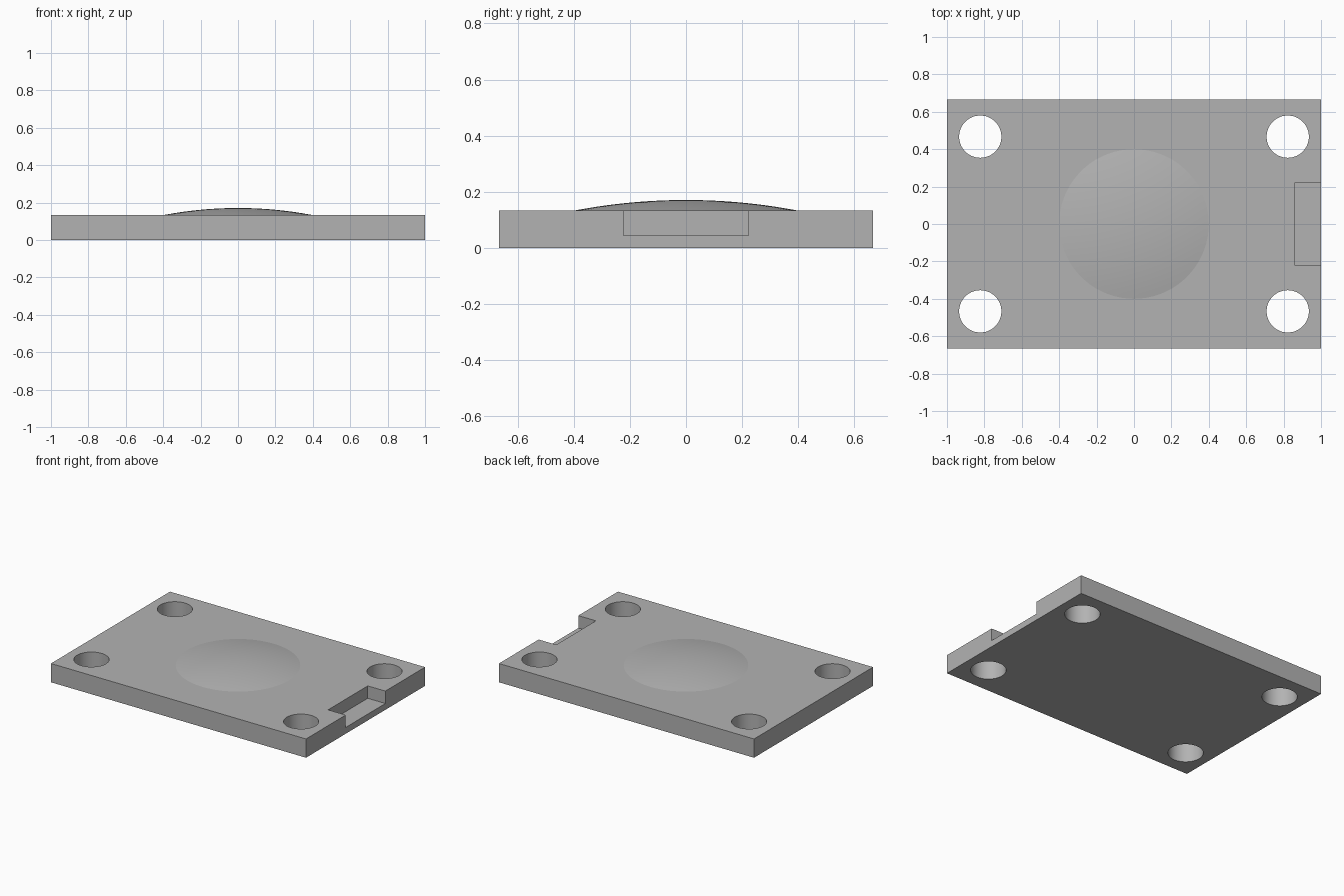
import bpy
import math

if "Cube" in bpy.data.objects:
    bpy.data.objects.remove(bpy.data.objects["Cube"], do_unlink=True)

LENGTH, WIDTH, THICK = 2.0, 1.333, 0.133
HOLE_X, HOLE_Y, HOLE_R = 0.822, 0.467, 0.113
DOME_R, DOME_H = 0.4, 0.038

grey = bpy.data.materials.new("plain_grey")
grey.use_nodes = True
colour = (0.45, 0.45, 0.45, 1)
grey.diffuse_color = colour
grey.node_tree.nodes["Principled BSDF"].inputs["Base Color"].default_value = colour


def box(name, low, high):
    bpy.ops.mesh.primitive_cube_add(size=1, location=[(a + b) / 2 for a, b in zip(low, high)])
    ob = bpy.context.object
    ob.name = name
    ob.scale = [b - a for a, b in zip(low, high)]
    bpy.ops.object.transform_apply(location=True, rotation=True, scale=True)
    return ob


def combine(target, tool, operation):
    """Apply a boolean to the target and drop the tool object."""
    mod = target.modifiers.new(tool.name, "BOOLEAN")
    mod.operation, mod.object, mod.solver = operation, tool, "EXACT"
    bpy.ops.object.select_all(action="DESELECT")
    bpy.context.view_layer.objects.active = target
    target.select_set(True)
    bpy.ops.object.modifier_apply(modifier=mod.name)
    bpy.data.objects.remove(tool, do_unlink=True)


def spherical_cap(name, radius, height, base, rings=14, segs=72):
    """Shallow dome whose skirt sinks slightly below its base."""
    ball = (radius ** 2 + height ** 2) / (2 * height)
    edge = math.asin(radius / ball)
    profile = [(radius, base - height)]
    for i in range(rings):
        a = edge * (1 - i / rings)
        profile.append((ball * math.sin(a), base + height - ball * (1 - math.cos(a))))
    verts = [(r * math.cos(math.tau * s / segs), r * math.sin(math.tau * s / segs), z)
             for r, z in profile for s in range(segs)]
    verts.append((0, 0, base + height))
    faces = [(i * segs + s, i * segs + (s + 1) % segs,
              (i + 1) * segs + (s + 1) % segs, (i + 1) * segs + s)
             for i in range(rings) for s in range(segs)]
    faces += [(rings * segs + s, rings * segs + (s + 1) % segs, len(verts) - 1)
              for s in range(segs)]
    faces.append(tuple(reversed(range(segs))))
    mesh = bpy.data.meshes.new(name)
    mesh.from_pydata(verts, [], faces)
    ob = bpy.data.objects.new(name, mesh)
    bpy.context.collection.objects.link(ob)
    return ob


# Base plate
plate = box("plate", (-LENGTH / 2, -WIDTH / 2, 0), (LENGTH / 2, WIDTH / 2, THICK))

# Round corner holes
for sx in (-1, 1):
    for sy in (-1, 1):
        bpy.ops.mesh.primitive_cylinder_add(vertices=72, radius=HOLE_R, depth=1,
                                            location=(sx * HOLE_X, sy * HOLE_Y, 0))
        combine(plate, bpy.context.object, "DIFFERENCE")

# Pocket in one end
combine(plate, box("pocket", (0.862, -0.222, 0.045), (1.2, 0.222, 0.4)), "DIFFERENCE")

# Shallow dome in the middle
combine(plate, spherical_cap("dome", DOME_R, DOME_H, THICK), "UNION")

plate.data.materials.clear()
plate.data.materials.append(grey)
bpy.ops.object.shade_smooth_by_angle(angle=math.radians(8))
